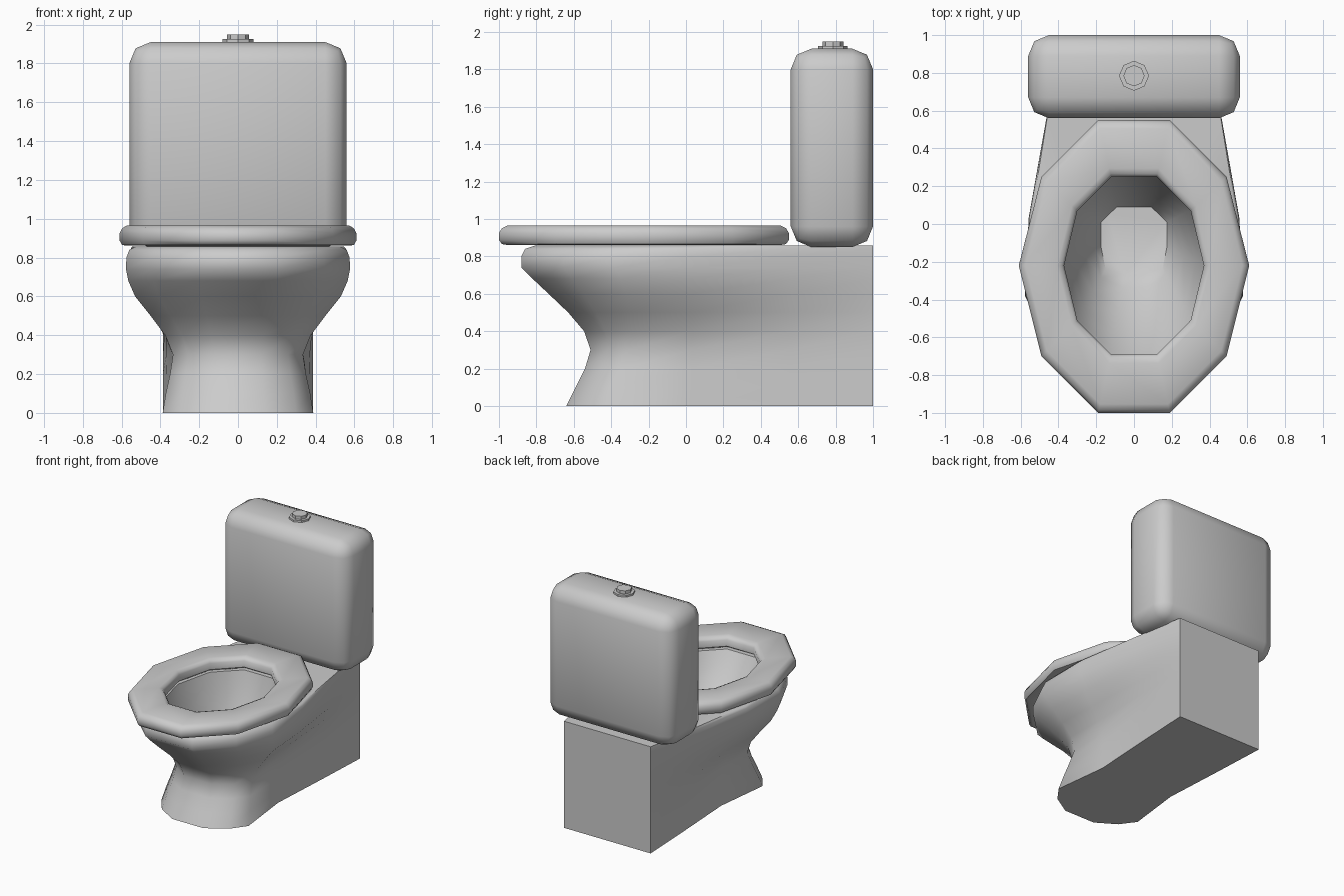
import bpy, bmesh, math

if "Cube" in bpy.data.objects:
    bpy.data.objects.remove(bpy.data.objects["Cube"])


def finish(bm, name, angle):
    bmesh.ops.recalc_face_normals(bm, faces=bm.faces)
    mesh = bpy.data.meshes.new(name)
    bm.to_mesh(mesh)
    bm.free()
    ob = bpy.data.objects.new(name, mesh)
    bpy.context.collection.objects.link(ob)
    bpy.ops.object.select_all(action='DESELECT')
    ob.select_set(True)
    bpy.context.view_layer.objects.active = ob
    bpy.ops.object.shade_smooth_by_angle(angle=math.radians(angle))
    return ob


def mirrored(half, z):
    """Closed ring from a right-hand half outline running front to back."""
    pts = half + [(-x, y) for x, y in reversed(half)]
    return [(x, y, z) for x, y in pts]


def lerp(a, b, t):
    return [(p[0] + (q[0] - p[0]) * t, p[1] + (q[1] - p[1]) * t) for p, q in zip(a, b)]


def loft(bm, rings, cap=True):
    """Skin the rings with quads; cap the ends, or join last to first."""
    loops = [[bm.verts.new(p) for p in r] for r in rings]
    pairs = list(zip(loops, loops[1:]))
    if cap:
        bm.faces.new(loops[0])
        bm.faces.new(loops[-1])
    else:
        pairs.append((loops[-1], loops[0]))
    n = len(loops[0])
    for a, b in pairs:
        for i in range(n):
            j = (i + 1) % n
            bm.faces.new((a[i], a[j], b[j], b[i]))


# Bowl and pedestal: z, nose y, front half width, its y, mid and rear half widths
levels = [
    (0.00, -0.64, 0.388, -0.42, 0.335, 0.365),
    (0.10, -0.59, 0.372, -0.38, 0.335, 0.365),
    (0.20, -0.54, 0.350, -0.34, 0.335, 0.367),
    (0.30, -0.51, 0.335, -0.30, 0.338, 0.370),
    (0.40, -0.545, 0.375, -0.29, 0.370, 0.380),
    (0.50, -0.63, 0.450, -0.30, 0.440, 0.405),
    (0.60, -0.735, 0.530, -0.32, 0.505, 0.435),
    (0.68, -0.82, 0.565, -0.35, 0.540, 0.455),
    (0.74, -0.88, 0.577, -0.38, 0.555, 0.462),
    (0.80, -0.88, 0.575, -0.38, 0.558, 0.464),
    (0.84, -0.86, 0.560, -0.37, 0.556, 0.464),
    (0.857, -0.81, 0.525, -0.36, 0.545, 0.460),
]
rings = []
for z, nose, w, yw, m, r in levels:
    half = [(0.36 * w, nose), (0.77 * w, nose + 0.45 * (yw - nose)), (w, yw),
            (m, 0.03), (r, 0.56), (0.386, 1.0)]
    rings.append(mirrored(half, z))

# Hollow of the bowl
rim = [(0.125, -0.70), (0.31, -0.52), (0.38, -0.22), (0.31, 0.08), (0.22, 0.17), (0.125, 0.26)]
floor = [(0.05, -0.27), (0.15, -0.24), (0.175, -0.12), (0.175, 0.01), (0.135, 0.05), (0.09, 0.09)]
for t, z in [(0, 0.857), (0.08, 0.80), (0.28, 0.68), (0.58, 0.53), (0.85, 0.43), (1, 0.38)]:
    rings.append(mirrored(lerp(rim, floor, t), z))
bm = bmesh.new()
loft(bm, rings)
finish(bm, "bowl", 50)

# Seat: ten-sided ring with a rounded section
inner = [(0.12, -0.69), (0.30, -0.51), (0.37, -0.22), (0.30, 0.07), (0.12, 0.25)]
outer = [(0.19, -1.0), (0.49, -0.70), (0.61, -0.22), (0.49, 0.25), (0.19, 0.55)]
section = [(0, 0.885), (0, 0.935), (0.05, 0.955), (0.15, 0.965), (0.85, 0.965), (0.95, 0.950),
           (1, 0.925), (1, 0.888), (0.95, 0.866), (0.88, 0.862), (0.1, 0.862)]
bm = bmesh.new()
loft(bm, [mirrored(lerp(inner, outer, t), z) for t, z in section], cap=False)
finish(bm, "seat", 45)

# Tank: rounded box
bm = bmesh.new()
bmesh.ops.create_cube(bm, size=1)
for v in bm.verts:
    v.co = (v.co.x * 1.12, 0.78 + v.co.y * 0.44, 1.38 + v.co.z * 1.06)
bmesh.ops.bevel(bm, geom=bm.edges[:], offset=0.11, segments=2, profile=0.5, affect='EDGES')
finish(bm, "tank", 50)


# Flush button: two stacked octagons
def disc(name, radius, z0, z1):
    bm = bmesh.new()
    loft(bm, [[(radius * math.cos(i * math.pi / 4), 0.785 + radius * math.sin(i * math.pi / 4), z)
               for i in range(8)] for z in (z0, z1)])
    finish(bm, name, 30)


disc("button_collar", 0.079, 1.90, 1.925)
disc("button", 0.056, 1.92, 1.95)
